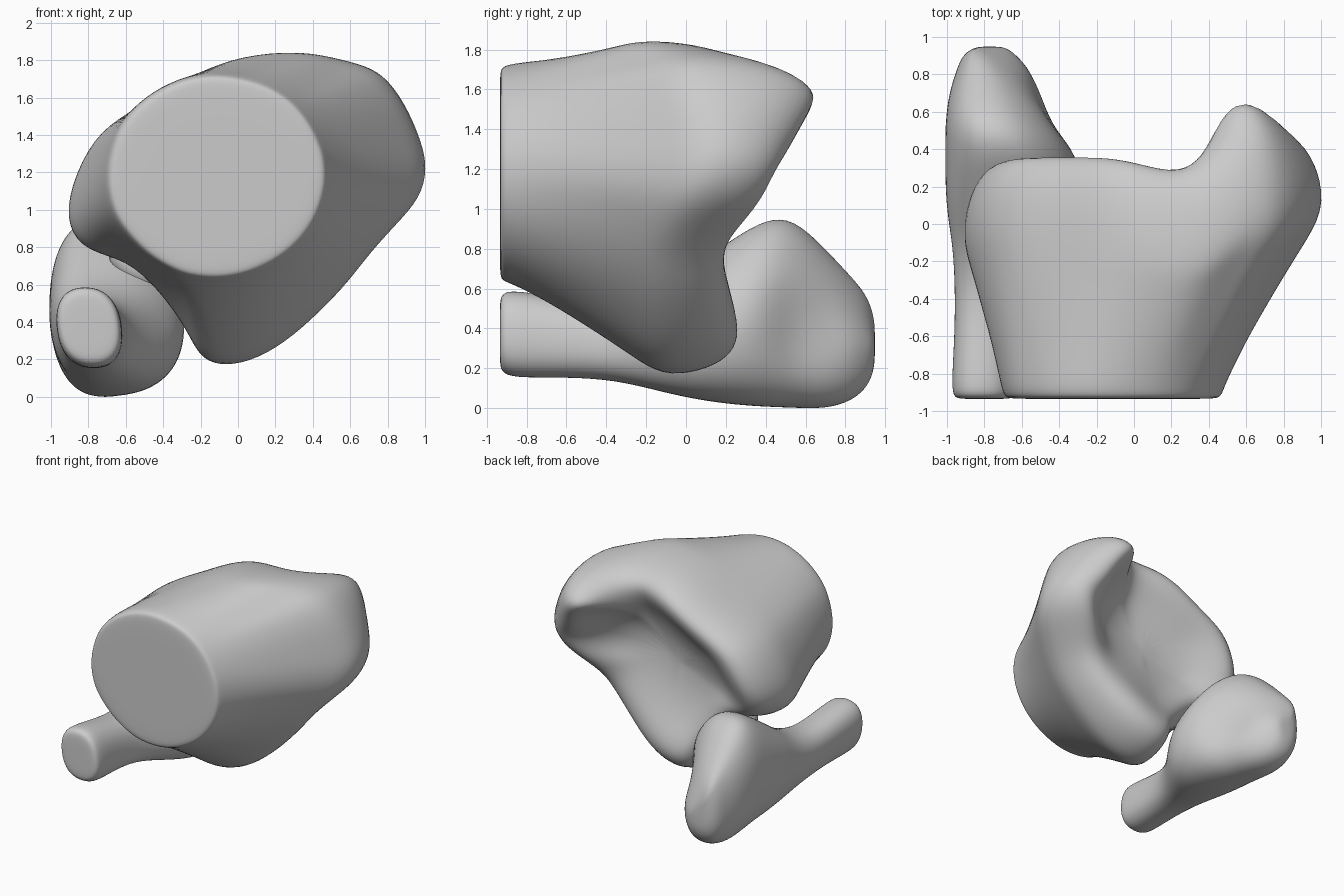
import bpy, bmesh
from math import sin, cos, pi, atan2, exp, copysign

if "Cube" in bpy.data.objects:
    bpy.data.objects.remove(bpy.data.objects["Cube"])


def loft(name, rings, start, end):
    """Skin closed rings, close both ends with fans, smooth with subdivision."""
    bm = bmesh.new()
    vr = [[bm.verts.new(p) for p in r] for r in rings]
    n = len(vr[0])
    for a, b in zip(vr, vr[1:]):
        for i in range(n):
            j = (i + 1) % n
            bm.faces.new((a[i], a[j], b[j], b[i]))
    for ring, c in ((vr[0], start), (vr[-1], end)):
        cv = bm.verts.new(c)
        for i in range(n):
            bm.faces.new((ring[i], ring[(i + 1) % n], cv))
    bmesh.ops.recalc_face_normals(bm, faces=bm.faces)
    me = bpy.data.meshes.new(name)
    bm.to_mesh(me)
    bm.free()
    me.shade_smooth()
    ob = bpy.data.objects.new(name, me)
    bpy.context.collection.objects.link(ob)
    mod = ob.modifiers.new("smooth", 'SUBSURF')
    mod.levels = mod.render_levels = 2
    return ob


# Large bone: widest outline (x, z) with the depth y of its back rim
outline = [
    (0.33, 1.86, 0.26), (0.53, 1.82, 0.40), (0.66, 1.79, 0.62), (0.79, 1.74, 0.69),
    (0.91, 1.58, 0.62), (1.00, 1.37, 0.53), (1.03, 1.22, 0.46), (0.99, 1.06, 0.40),
    (0.86, 0.92, 0.31), (0.72, 0.77, 0.20), (0.60, 0.61, 0.18), (0.45, 0.45, 0.20),
    (0.25, 0.27, 0.24), (0.06, 0.17, 0.26), (-0.10, 0.15, 0.26), (-0.21, 0.20, 0.24),
    (-0.28, 0.36, 0.19), (-0.42, 0.56, 0.15), (-0.60, 0.73, 0.15), (-0.82, 0.77, 0.20),
    (-0.93, 0.91, 0.27), (-0.91, 1.12, 0.34), (-0.78, 1.39, 0.36), (-0.61, 1.51, 0.36),
    (-0.40, 1.62, 0.36), (-0.20, 1.74, 0.36), (0.02, 1.83, 0.33)]
CX, CZ = 0.0, 1.06


def front_pt(x, z, s):
    a = atan2(z - CZ, x - CX)
    return -0.115 + 0.60 * s * cos(a), 1.18 + 0.56 * s * sin(a)


def widest_y(z, yr):
    top = max(0, min(1, (z - 1.4) / 0.45))
    return max(-0.15, min(yr - 0.38, 0.1)) - 0.13 * top


def groove(x, z):
    """Trough-shaped joint face running down from the prong to the small bone."""
    u = (x - CX) * 0.88 + (z - CZ) * 0.47
    v = (z - CZ) * 0.88 - (x - CX) * 0.47
    y = 0.10 + (0.24 * (v / 0.5) ** 2 if v > 0 else 0.12 * (v / 0.5) ** 2)
    return y + 0.5 * max(0, u - 0.3) ** 2


rings = []
# flat cut end and its small bevel
for y, s in ((-0.935, 0.5), (-0.935, 0.91), (-0.925, 0.97), (-0.87, 1.0)):
    rings.append([(fx, y, fz) for fx, fz in (front_pt(x, z, s) for x, z, _ in outline)])
# flaring shaft
for t in (0.2, 0.4, 0.6, 0.8, 1.0):
    ring = []
    for x, z, yr in outline:
        fx, fz = front_pt(x, z, 1)
        e = t ** 1.12
        ring.append((fx + (x - fx) * e, -0.87 + (widest_y(z, yr) + 0.87) * t, fz + (z - fz) * e))
    rings.append(ring)
# rounded rim turning into the hollow joint face
for f, k in ((0.975, 0.5), (0.90, 0.88), (0.78, 1.03)):
    ring = []
    for x, z, yr in outline:
        g = f - (1 - f) * 0.3 if yr > 0.5 else f
        ym = widest_y(z, yr)
        ring.append((CX + (x - CX) * g, ym + (yr - ym) * k, CZ + (z - CZ) * g))
    rings.append(ring)
for f, m in ((0.63, 0.6), (0.47, 0.1), (0.24, 0.0)):
    ring = []
    for x, z, yr in outline:
        px, pz = CX + (x - CX) * f, CZ + (z - CZ) * f
        ring.append((px, yr * m + groove(px, pz) * (1 - m), pz))
    rings.append(ring)
loft("large_bone", rings, (-0.115, -0.935, 1.18), (CX, 0.10, CZ))

# Small bone: y, x min, x max, z min, z max
sections = [
    (-0.935, -0.93, -0.67, 0.22, 0.53), (-0.925, -0.96, -0.635, 0.18, 0.575),
    (-0.87, -0.975, -0.62, 0.15, 0.595), (-0.60, -0.96, -0.62, 0.155, 0.55),
    (-0.35, -0.96, -0.59, 0.14, 0.52), (-0.12, -0.97, -0.44, 0.08, 0.60),
    (0.06, -1.00, -0.30, 0.04, 0.73), (0.25, -1.01, -0.27, 0.015, 0.86),
    (0.40, -1.01, -0.30, 0.005, 0.95), (0.54, -1.01, -0.38, 0.0, 0.955),
    (0.70, -0.99, -0.46, -0.005, 0.80), (0.82, -0.95, -0.54, 0.03, 0.67),
    (0.90, -0.92, -0.62, 0.09, 0.58), (0.945, -0.86, -0.68, 0.18, 0.47)]
N = 20


def squash(v):
    return copysign(abs(v) ** 0.85, v)


rings = []
for y, x0, x1, z0, z1 in sections:
    ring = []
    knob = max(0, min(1, (y + 0.1) / 0.4))
    for i in range(N):
        a = 2 * pi * i / N
        x = (x0 + x1) / 2 + (x1 - x0) / 2 * 1.01 * squash(cos(a))
        z = (z0 + z1) / 2 + (z1 - z0) / 2 * 1.01 * squash(sin(a))
        # slanted contact side of the knob, slight lean of the cut shaft
        x -= 0.07 * knob * max(0, sin(a)) * (1 + cos(a))
        x -= 0.10 * (1 - knob) * (z - 0.375)
        # hollow on the inner side of the end knob
        if cos(a) > 0:
            x -= 0.10 * exp(-((y - 0.6) ** 2 + (z - 0.42) ** 2) / 0.03)
        ring.append((x, y, z))
    rings.append(ring)
loft("small_bone", rings, (-0.80, -0.935, 0.38), (-0.77, 0.95, 0.32))

# Fused spot where the two bones touch
bpy.ops.mesh.primitive_uv_sphere_add(segments=24, ring_count=14, radius=1,
                                     location=(-0.55, 0.07, 0.70))
joint = bpy.context.object
joint.name = "joint_bridge"
joint.scale = (0.16, 0.10, 0.10)
joint.rotation_euler = (0, 0.7, 0)
bpy.ops.object.shade_smooth()
